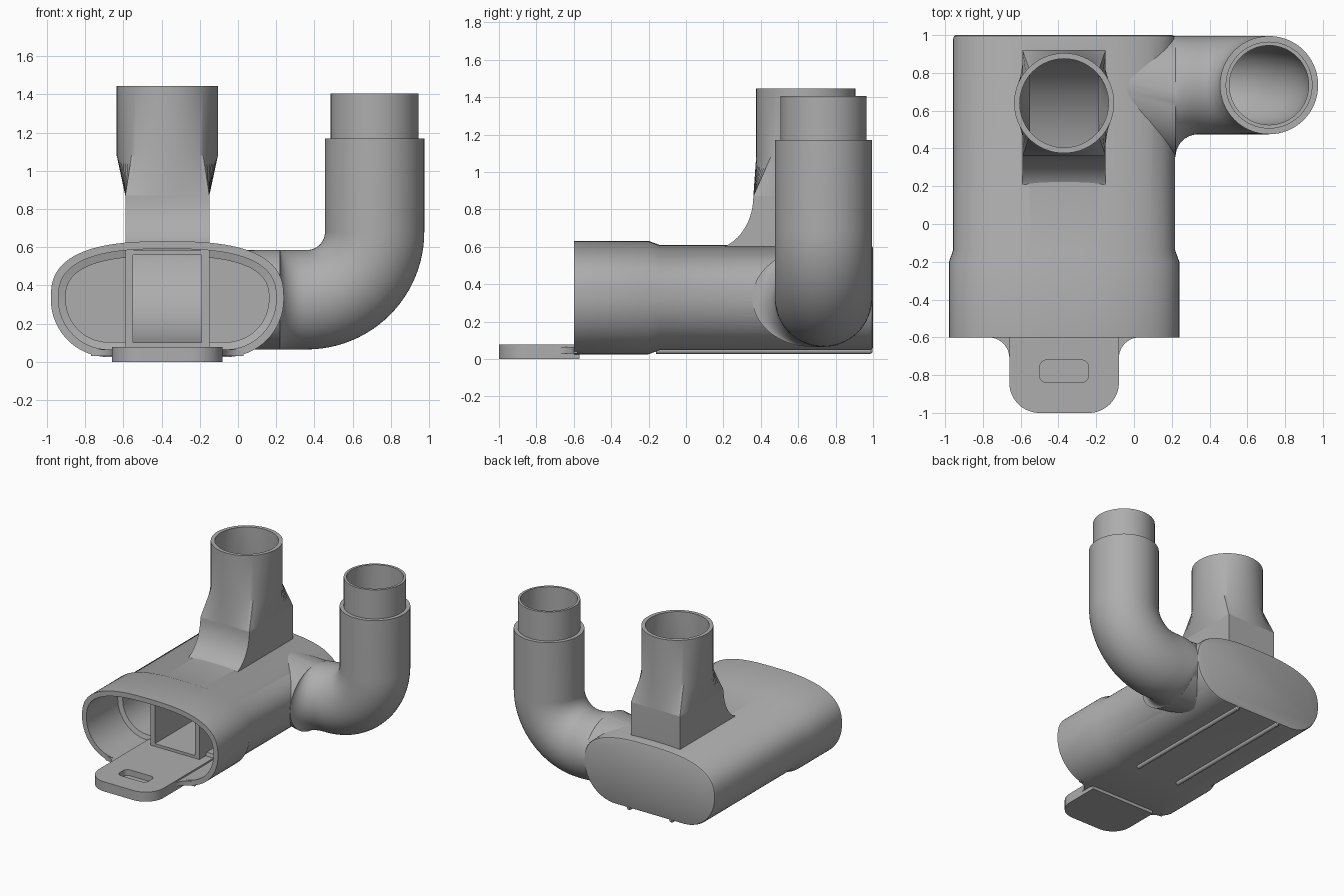
import bpy, bmesh
from math import sin, cos, pi, radians

if "Cube" in bpy.data.objects:
    bpy.data.objects.remove(bpy.data.objects["Cube"], do_unlink=True)

grey = bpy.data.materials.new("matte grey")
grey.use_nodes = True
grey.diffuse_color = (0.42, 0.42, 0.42, 1)
grey.node_tree.nodes["Principled BSDF"].inputs["Base Color"].default_value = grey.diffuse_color

CX = -0.37   # centre line of the body, duct and tray
PY = 0.64    # depth of the upright port


def loft(name, rings, ring_shaped=False):
    """Skin a row of equal rings; cap the ends, or join last to first."""
    bm = bmesh.new()
    rows = [[bm.verts.new(p) for p in ring] for ring in rings]
    pairs = list(zip(rows, rows[1:]))
    if ring_shaped:
        pairs.append((rows[-1], rows[0]))
    else:
        bm.faces.new(rows[0])
        bm.faces.new(rows[-1])
    for a, b in pairs:
        for i in range(len(a)):
            bm.faces.new((a[i - 1], a[i], b[i], b[i - 1]))
    bmesh.ops.recalc_face_normals(bm, faces=bm.faces)
    mesh = bpy.data.meshes.new(name)
    bm.to_mesh(mesh)
    bm.free()
    mesh.materials.append(grey)
    obj = bpy.data.objects.new(name, mesh)
    bpy.context.collection.objects.link(obj)
    return obj


def prism_z(name, pts, lo, hi):
    return loft(name, [[(x, y, z) for x, y in pts] for z in (lo, hi)])


def prism_x(name, pts, half):
    return loft(name, [[(CX + s * half, y, z) for y, z in pts] for s in (-1, 1)])


def cut(obj, cutters):
    for c in cutters:
        mod = obj.modifiers.new("cut", 'BOOLEAN')
        mod.operation, mod.solver, mod.object = 'DIFFERENCE', 'EXACT', c
    deps = bpy.context.evaluated_depsgraph_get()
    mesh = bpy.data.meshes.new_from_object(obj.evaluated_get(deps))
    obj.modifiers.clear()
    obj.data = mesh


def arc(cx, cy, rx, ry, a0, a1, n=16):
    ang = [radians(a0 + (a1 - a0) * i / n) for i in range(n + 1)]
    return [(cx + rx * cos(a), cy + ry * sin(a)) for a in ang]


# Body section: domed top, flat bottom with round ends
def section(y, inset):
    a, b, zc = 0.61 - inset, 0.303 - inset, 0.328
    pts = []
    for i in range(48):
        t = pi * i / 48
        c, s = cos(t), sin(t)
        x = a * abs(c) ** (2 / 2.7) * (1 if c > 0 else -1)
        pts.append((CX + x, y, zc + b * s ** (2 / 2.7)))
    for side, a0 in ((-1, 180), (1, 270)):
        for x, z in arc(CX + side * (a - b), zc, b, b, a0, a0 + 90):
            pts.append((x, y, z))
    return pts[:-1]


body = loft("main_body", [section(y, d) for y, d in
            ((-0.6, 0), (-0.2, 0), (-0.14, 0.022), (0.98, 0.022), (0.995, 0.027), (1, 0.037))])
cavity = loft("cavity_cutter", [section(y, d) for y, d in
              ((-0.62, 0.04), (-0.2, 0.04), (-0.19, 0.078), (0.95, 0.078))])


# Side elbow pipe
def pipe_ring(x, z, r, turn=0.0, front=None):
    front = 0.735 - r if front is None else front
    back = 0.735 + r
    yc, ry = (front + back) / 2, (back - front) / 2
    ring = []
    for i in range(64):
        t = 2 * pi * i / 64
        ring.append((x - r * sin(t) * sin(turn), yc + ry * cos(t), z + r * sin(t) * cos(turn)))
    return ring


def bend(r):
    R = 0.355
    return [pipe_ring(0.36 + R * sin(t), 0.68 - R * cos(t), r, t)
            for t in (pi / 2 * i / 24 for i in range(25))]


flare = [pipe_ring(x, 0.325, 0.26, 0, y) for x, y in arc(0.34, 0.355, 0.12, 0.12, 180, 90, 10)]
up = pi / 2
elbow = loft("elbow_pipe", [pipe_ring(-0.12, 0.325, 0.26)] + flare + bend(0.26) +
             [pipe_ring(0.715, 1.17, 0.26, up), pipe_ring(0.715, 1.17, 0.23, up),
              pipe_ring(0.715, 1.405, 0.23, up)])
bore = loft("elbow_bore_cutter", [pipe_ring(-0.05, 0.325, 0.21)] + bend(0.21) +
            [pipe_ring(0.715, 1.45, 0.21, up)])

# Square duct that turns from the front opening up to the port
duct = prism_x("curved_duct",
               [(-0.28, 0.07)] + arc(0.25, 0.6, 0.67, 0.53, -90, 0) + [(0.92, 0.87)] +
               arc(0.13, 0.87, 0.23, 0.285, 0, -90) + [(-0.28, 0.585)], 0.22)
duct_bore = prism_x("duct_bore_cutter",
                    [(-0.3, 0.1)] + arc(0.25, 0.6, 0.63, 0.5, -90, 0) + [(0.88, 0.9), (0.4, 0.9)] +
                    arc(0.13, 0.87, 0.27, 0.31, 0, -90) + [(-0.3, 0.56)], 0.18)

cut(body, [cavity, bore, duct_bore])
cut(elbow, [cavity, bore])
cut(duct, [duct_bore])


# Upright port: rectangle blending into a round tube
def rect_ring(hx, hy, z):
    corners = [(hx, hy), (-hx, hy), (-hx, -hy), (hx, -hy)]
    ring = []
    for k in range(4):
        (x0, y0), (x1, y1) = corners[k], corners[(k + 1) % 4]
        for i in range(16):
            u = i / 16
            ring.append((CX + x0 + (x1 - x0) * u, PY + y0 + (y1 - y0) * u, z))
    return ring


def round_ring(r, z):
    ang = [pi / 4 + 2 * pi * i / 64 for i in range(64)]
    return [(CX + r * cos(a), PY + r * sin(a), z) for a in ang]


port = loft("upright_port",
            [rect_ring(0.22, 0.28, 0.87), round_ring(0.265, 1.08), round_ring(0.265, 1.445),
             round_ring(0.235, 1.445), round_ring(0.235, 1.08), rect_ring(0.18, 0.24, 0.87)], True)


# Front tray with a finger recess
def rounded(hx, y0, y1, r, r_back):
    pts = arc(CX - hx + r, y0 + r, r, r, 180, 270) + arc(CX + hx - r, y0 + r, r, r, 270, 360)
    if r_back:
        return pts + arc(CX + hx - r, y1 - r, r, r, 0, 90) + arc(CX - hx + r, y1 - r, r, r, 90, 180)
    return pts + [(CX + hx, y1), (CX - hx, y1)]


tray = prism_z("front_tray", rounded(0.29, -1, -0.57, 0.16, False), 0, 0.078)
slot = prism_z("slot_cutter", rounded(0.13, -0.84, -0.72, 0.04, True), 0.03, 0.1)
cut(tray, [slot])
floor = prism_z("inner_floor", [(CX + x, y) for x, y in
                ((-0.29, -0.58), (0.29, -0.58), (0.29, -0.2), (-0.29, -0.2))], 0.04, 0.078)
parts = [body, elbow, duct, port, tray, floor]

# Fillets beside the tray and rails under the body, mirrored
for side, label in ((-1, "right"), (1, "left")):
    fillet = [(CX + side * 0.28, -0.58)] + [
        (CX + side * x, y) for x, y in arc(0.4, -0.71, 0.11, 0.11, 180, 90)] + [(CX + side * 0.4, -0.58)]
    parts.append(prism_z(label + "_tray_fillet", fillet, 0.03, 0.065))
    parts.append(loft(label + "_bottom_rail", [
        [(x, y, z) for x, z in arc(CX + side * 0.19, 0.044, r, r, 0, 345, 23)]
        for y, r in ((-0.16, 0.018), (0.985, 0.018), (0.997, 0.01))]))

for helper in (cavity, bore, duct_bore, slot):
    bpy.data.objects.remove(helper, do_unlink=True)

# Smooth curved faces, keep edges sharp
bpy.ops.object.select_all(action='DESELECT')
for obj in parts:
    obj.select_set(True)
bpy.context.view_layer.objects.active = body
bpy.ops.object.shade_smooth_by_angle(angle=radians(30))
